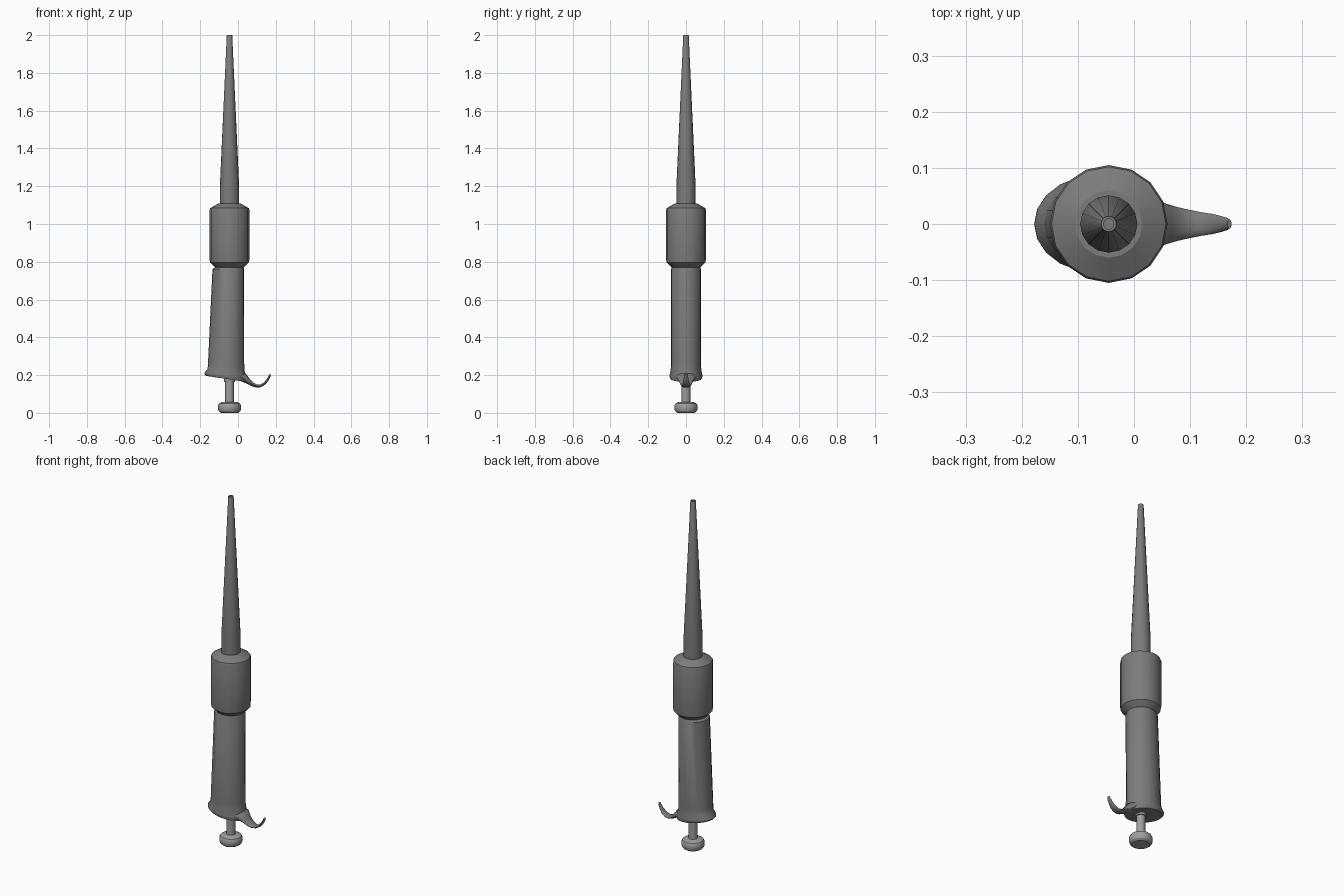
import bpy, bmesh, math
from mathutils import Vector

if "Cube" in bpy.data.objects:
    bpy.data.objects.remove(bpy.data.objects["Cube"])

AXIS_X = -0.045
SIDES = 16


def material(name, value):
    m = bpy.data.materials.new(name)
    m.diffuse_color = (value, value, value, 1)
    m.use_nodes = True
    m.node_tree.nodes["Principled BSDF"].inputs["Base Color"].default_value = m.diffuse_color
    return m


dark = material("dark_grey", 0.2)
light = material("light_grey", 0.34)


def loft(name, rings, mat, angle=30):
    """Skin a list of equal-length point rings and cap both ends."""
    bm = bmesh.new()
    loops = [[bm.verts.new(p) for p in ring] for ring in rings]
    n = len(loops[0])
    for a, b in zip(loops, loops[1:]):
        for i in range(n):
            j = (i + 1) % n
            bm.faces.new((a[i], a[j], b[j], b[i]))
    bm.faces.new(loops[0][::-1])
    bm.faces.new(loops[-1])
    bmesh.ops.recalc_face_normals(bm, faces=bm.faces)
    me = bpy.data.meshes.new(name)
    bm.to_mesh(me)
    bm.free()
    me.materials.append(mat)
    ob = bpy.data.objects.new(name, me)
    bpy.context.collection.objects.link(ob)
    bpy.ops.object.select_all(action='DESELECT')
    ob.select_set(True)
    bpy.context.view_layer.objects.active = ob
    bpy.ops.object.shade_smooth_by_angle(angle=math.radians(angle))
    return ob


def circle(n=SIDES):
    return [(math.cos(2 * math.pi * i / n), math.sin(2 * math.pi * i / n)) for i in range(n)]


def turned(name, profile, mat):
    """Round part from (radius, z) pairs about the tool axis."""
    return loft(name, [[(AXIS_X + r * c, r * s, z) for c, s in circle()]
                       for r, z in profile], mat)


# plunger button and rod
turned("plunger_button", [(.045, 0), (.056, .008), (.061, .02), (.061, .038),
                          (.055, .05), (.04, .057), (.022, .059)], light)
turned("plunger_rod", [(.023, .05), (.023, .21)], light)
turned("plunger_bushing", [(.03, .164), (.03, .21)], light)

# collar and long tapered tip
turned("collar", [(.068, .765), (.078, .772), (.103, .797), (.105, .81), (.105, 1.075),
                  (.102, 1.084), (.06, 1.108), (.05, 1.108)], dark)
turned("tip", [(.051, 1.09), (.051, 1.2), (.0145, 1.998), (.0135, 2.0),
               (.009, 2.0), (.009, 1.985)], dark)

# handle: oval sections with a tilted, flared foot (left z, right z, x min, x max, y radius)
sections = [(.79, .79, -.115, .025, .070), (.773, .773, -.118, .028, .073),
            (.762, .762, -.135, .032, .080), (.26, .26, -.159, .033, .080),
            (.232, .222, -.161, .035, .081), (.212, .188, -.177, .044, .087),
            (.205, .178, -.178, .046, .087), (.196, .164, -.170, .044, .082)]
rings = []
for zl, zr, x0, x1, ry in sections:
    rings.append([((x0 + x1) / 2 + (x1 - x0) / 2 * c, ry * s,
                   (zl + zr) / 2 + (zr - zl) / 2 * c) for c, s in circle(20)])
loft("handle", rings, dark, 40)

# finger hook swept along a curve (x, z, half width, half thickness)
path = [(-.01, .196, .070, .020), (.03, .188, .052, .024), (.057, .165, .036, .014),
        (.078, .150, .030, .010), (.10, .142, .025, .008), (.12, .143, .021, .007),
        (.14, .155, .018, .007), (.156, .174, .014, .006), (.166, .192, .011, .005),
        (.170, .204, .008, .004)]
rings = []
for i, (x, z, w, t) in enumerate(path):
    a, b = path[max(i - 1, 0)], path[min(i + 1, len(path) - 1)]
    d = Vector((b[0] - a[0], 0, b[1] - a[1])).normalized()
    normal = Vector((-d.z, 0, d.x))
    rings.append([Vector((x, w * c, z)) + normal * (t * s) for c, s in circle(12)])
loft("finger_hook", rings, dark, 60)
